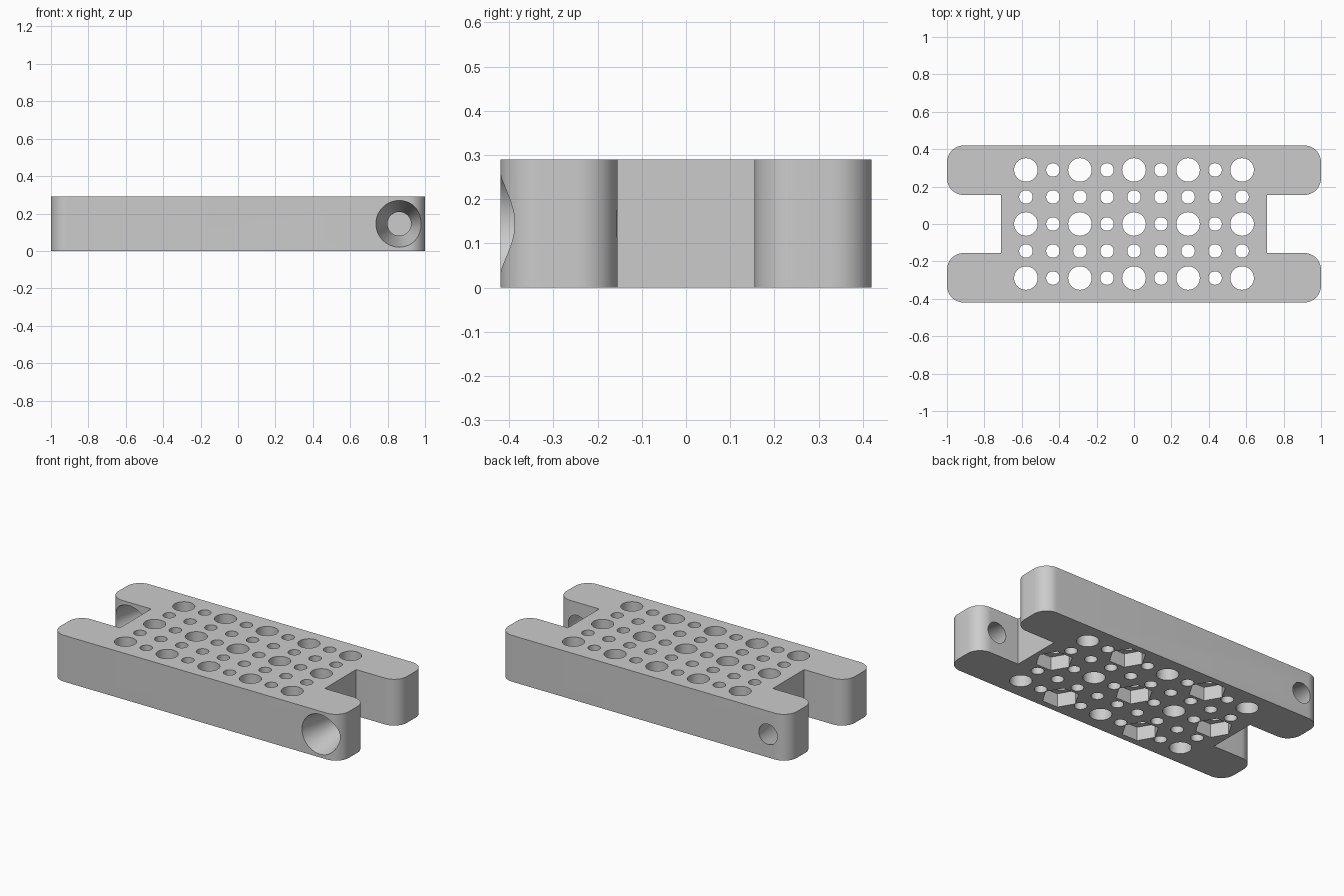
import bpy, bmesh, math
from mathutils import Matrix, Vector

if "Cube" in bpy.data.objects:
    bpy.data.objects.remove(bpy.data.objects["Cube"], do_unlink=True)

HEIGHT = 0.29
BAR_IN, BAR_OUT = 0.155, 0.42     # side bars, distance from the centre line
CORNER = 0.09
PITCH = 0.1445

grey = bpy.data.materials.new("plain_grey")
grey.use_nodes = True
grey.diffuse_color = (0.6, 0.6, 0.6, 1)
grey.node_tree.nodes["Principled BSDF"].inputs["Base Color"].default_value = (0.6, 0.6, 0.6, 1)


def make_object(name, bm):
    bmesh.ops.recalc_face_normals(bm, faces=bm.faces)
    mesh = bpy.data.meshes.new(name)
    bm.to_mesh(mesh)
    bm.free()
    mesh.materials.append(grey)
    obj = bpy.data.objects.new(name, mesh)
    bpy.context.collection.objects.link(obj)
    return obj


def add_peg(bm, centre, r1, r2, depth, sides, turn=Matrix()):
    bmesh.ops.create_cone(bm, cap_ends=True, segments=sides, radius1=r1, radius2=r2,
                          depth=depth, matrix=Matrix.Translation(centre) @ turn)


def arc(cx, cy, start):
    angles = [math.radians(start + 90 * i / 12) for i in range(13)]
    return [(cx + CORNER * math.cos(a), cy + CORNER * math.sin(a)) for a in angles]


# Body: H-shaped outline with rounded bar ends, extruded upwards
quarter = [(0.71, BAR_IN)]
quarter += arc(1 - CORNER, BAR_IN + CORNER, -90)
quarter += arc(1 - CORNER, BAR_OUT - CORNER, 0)
half = quarter + [(-x, y) for x, y in reversed(quarter)]
outline = half + [(x, -y) for x, y in reversed(half)]

bm = bmesh.new()
base = bm.faces.new([bm.verts.new((x, y, 0)) for x, y in outline])
top = bmesh.ops.extrude_face_region(bm, geom=[base], use_keep_orig=True)
bmesh.ops.translate(bm, vec=(0, 0, HEIGHT),
                    verts=[v for v in top["geom"] if isinstance(v, bmesh.types.BMVert)])
body = make_object("drilled_plate", bm)

# Cutters: grid of through holes, with nut pockets under every other large hole
holes, pockets = bmesh.new(), bmesh.new()
for i in range(-4, 5):
    for j in range(-2, 3):
        large = i % 2 == 0 and j % 2 == 0
        radius = 0.063 if large else 0.036
        spot = Vector((i * PITCH, j * PITCH, HEIGHT / 2))
        add_peg(holes, spot, radius, radius, HEIGHT + 0.1, 40)
        if large and (i + j) % 4 == 0:
            turn = Matrix.Rotation(math.radians(30), 4, "Z")
            # Turn the hexagon so that its corners point along x
            add_peg(pockets, (spot.x, spot.y, 0.035), 0.106, 0.106, 0.1, 6, turn)

# Cutters: tapered screw holes through opposite bar ends, wide side to the front
cones = bmesh.new()
width = BAR_OUT - BAR_IN
tip = Matrix.Rotation(math.radians(-90), 4, "X")
for side in (1, -1):
    middle = (side * 0.862, -side * (BAR_IN + BAR_OUT) / 2, HEIGHT / 2)
    add_peg(cones, middle, 0.127, 0.061, width + 0.02, 64, tip)

bpy.context.view_layer.objects.active = body
body.select_set(True)
for name, cutter_mesh in (("holes", holes), ("pockets", pockets), ("cones", cones)):
    cutter = make_object(name + "_cutter", cutter_mesh)
    cutter.hide_render = True
    cut = body.modifiers.new(name, "BOOLEAN")
    cut.operation = "DIFFERENCE"
    cut.solver = "EXACT"
    cut.object = cutter
    bpy.ops.object.modifier_apply(modifier=cut.name)
    bpy.data.objects.remove(cutter, do_unlink=True)

bpy.ops.object.shade_smooth_by_angle(angle=math.radians(30))
